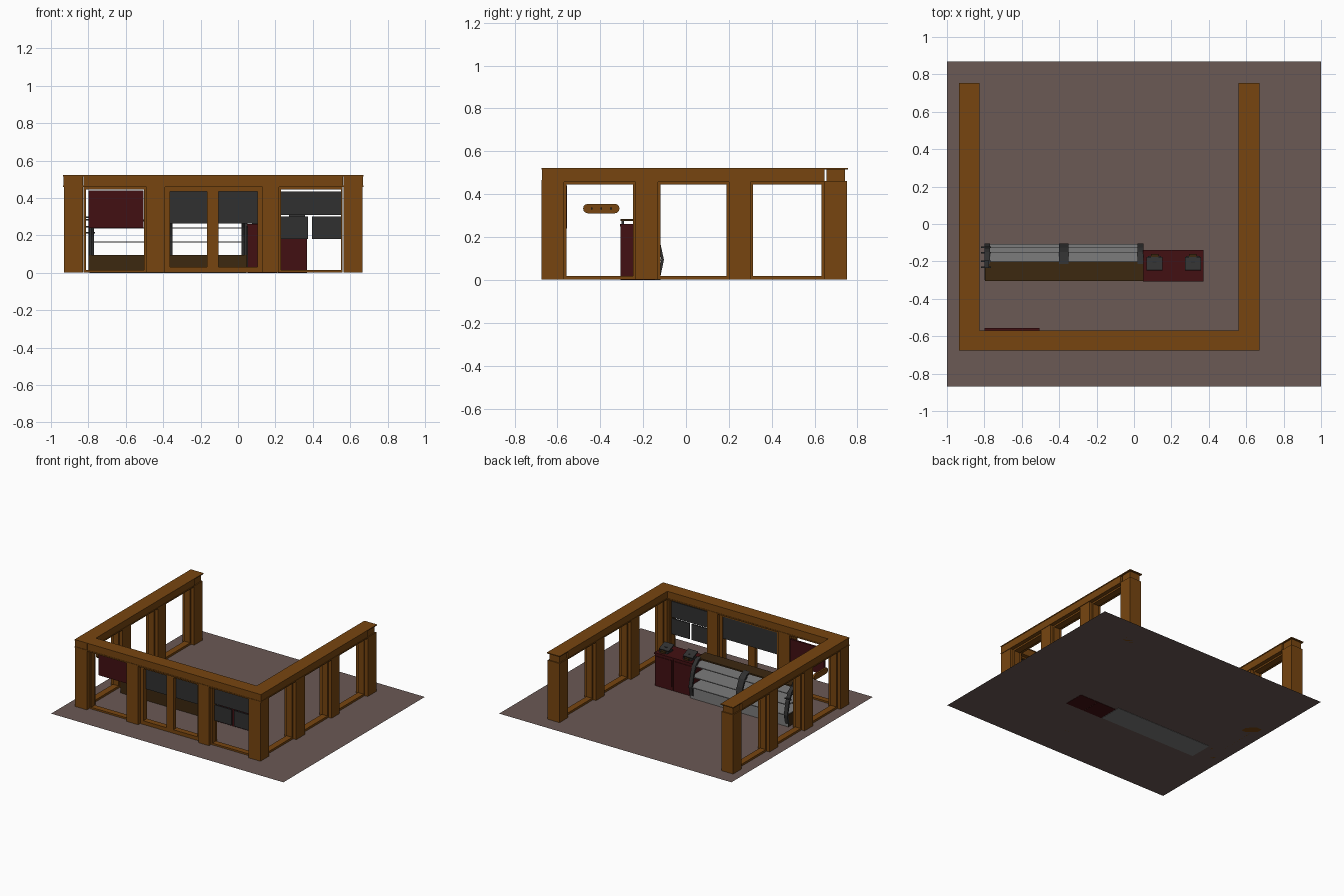
import bpy, bmesh, math
from mathutils import Matrix

if "Cube" in bpy.data.objects:
    bpy.data.objects.remove(bpy.data.objects["Cube"])

def mat(name, r, g, b):
    m = bpy.data.materials.new(name)
    m.diffuse_color = (r, g, b, 1)
    m.use_nodes = True
    m.node_tree.nodes["Principled BSDF"].inputs["Base Color"].default_value = m.diffuse_color
    return m

TIMBER = mat("timber", .185, .06, .005)
FLOOR = mat("floor_taupe", .145, .10, .09)
RED = mat("dark_red", .055, .005, .006)
SLATE = mat("slate", .03, .03, .03)
GREY = mat("light_grey", .20, .20, .20)
BROWN = mat("dark_brown", .045, .021, .005)

def finish(name, bm, m):
    bmesh.ops.recalc_face_normals(bm, faces=bm.faces)
    me = bpy.data.meshes.new(name)
    bm.to_mesh(me)
    bm.free()
    me.materials.append(m)
    ob = bpy.data.objects.new(name, me)
    bpy.context.collection.objects.link(ob)
    return ob

def box(name, x0, x1, y0, y1, z0, z1, m, tilt=0):
    bm = bmesh.new()
    bmesh.ops.create_cube(bm, size=1)
    mx = Matrix.Translation(((x0+x1)/2, (y0+y1)/2, (z0+z1)/2)) @ Matrix.Rotation(tilt, 4, 'X')
    bm.transform(mx @ Matrix.Diagonal((x1-x0, y1-y0, z1-z0, 1)))
    return finish(name, bm, m)

def extrude_x(name, pts, x0, x1, m):
    """Closed YZ profile extruded along x."""
    bm = bmesh.new()
    f = bm.faces.new([bm.verts.new((x0, y, z)) for y, z in pts])
    r = bmesh.ops.extrude_face_region(bm, geom=[f])
    bmesh.ops.translate(bm, vec=(x1-x0, 0, 0),
                        verts=[v for v in r['geom'] if isinstance(v, bmesh.types.BMVert)])
    return finish(name, bm, m)

# floor
bm = bmesh.new()
bmesh.ops.create_grid(bm, x_segments=1, y_segments=1, size=1)
bm.transform(Matrix.Translation((0, 0, .002)) @ Matrix.Diagonal((1, .87, 1, 1)))
finish("floor", bm, FLOOR)

Z0 = .002
# side walls
for side, x0, x1 in (("left", -.935, -.825), ("right", .56, .67)):
    posts = [(-.675, -.57), (-.235, -.13), (.20, .30), (.645, .75)]
    for y0, y1 in posts:
        box(side + "_post", x0+.004, x1-.004, y0, y1, Z0, .462, TIMBER)
    box(side + "_beam", x0+.003, x1-.003, -.672, .645, .462, .515, TIMBER)
    box(side + "_beam_cap", x0, x1, -.675, .65, .515, .522, TIMBER)
    box(side + "_beam_ledge", x0, x1, -.675, .645, .458, .467, TIMBER)
    # end pier head
    box(side + "_pier_neck", x0+.012, x1-.012, .655, .742, .462, .515, TIMBER)
    box(side + "_pier_cap", x0, x1, .648, .755, .515, .522, TIMBER)
    # bay linings
    a, b = x0+.03, x1-.03
    for (p, q), (r, s) in zip(posts, posts[1:]):
        box(side + "_sill", a, b, q, r, Z0, .018, TIMBER)
        box(side + "_header", a, b, q, r, .445, .46, TIMBER)
        box(side + "_jamb", a, b, q, q+.012, .018, .445, TIMBER)
        box(side + "_jamb", a, b, r-.012, r, .018, .445, TIMBER)

# front wall
for x0, x1 in ((-.49, -.39), (.13, .22)):
    box("front_post", x0, x1, -.671, -.574, Z0, .462, TIMBER)
box("front_beam", -.826, .561, -.672, -.573, .462, .515, TIMBER)
box("front_beam_cap", -.825, .56, -.675, -.57, .515, .522, TIMBER)
box("front_beam_ledge", -.825, .56, -.675, -.57, .458, .467, TIMBER)
for x0, x1, w, sill, head in ((-.825, -.49, .012, .015, .445),
                              (-.39, .13, .026, .03, .435), (.22, .56, .01, .015, .445)):
    box("front_sill", x0, x1, -.645, -.60, Z0, sill, TIMBER)
    box("front_header", x0, x1, -.645, -.60, head, .46, TIMBER)
    box("front_jamb", x0, x0+w, -.645, -.60, sill, head, TIMBER)
    box("front_jamb", x1-w, x1, -.645, -.60, sill, head, TIMBER)
box("front_mullion", -.165, -.105, -.645, -.612, .03, .435, TIMBER)

# hanging boards
box("middle_board", -.37, .105, -.611, -.602, .265, .435, SLATE)
box("upper_board", .225, .552, -.615, -.605, .31, .435, SLATE)
box("lower_board", .225, .375, -.615, -.605, .18, .302, SLATE)
box("lower_board", .395, .552, -.615, -.605, .18, .302, SLATE)
box("red_board", -.80, -.505, -.571, -.556, .24, .44, RED)

# rounded plaque in the left wall, with pegs
arc = [math.radians(-90 + 30*i) for i in range(7)]
pill = [(-.332 + .022*math.cos(t), .333 + .022*math.sin(t)) for t in arc]
pill += [(-.458 - .022*math.cos(t), .333 - .022*math.sin(t)) for t in arc]
extrude_x("plaque", pill, -.887, -.873, TIMBER)
for y in (-.44, -.395, -.35):
    box("plaque_peg", -.873, -.86, y-.004, y+.004, .329, .337, SLATE)

# display case
box("case_base", -.795, .045, -.30, -.118, 0, .09, GREY)
box("case_back_panel", -.797, .047, -.306, -.30, Z0, .095, BROWN)
box("case_end_panel", -.799, -.795, -.30, -.118, Z0, .095, BROWN)
box("case_top", -.797, .05, -.306, -.20, .274, .285, BROWN)
for z, y in ((.092, -.107), (.165, -.125), (.24, -.15)):
    box("case_shelf", -.79, .045, -.29, y, z-.003, z+.003, GREY)
outer = [(-.215, .289), (-.18, .28), (-.15, .25), (-.125, .195), (-.103, .095), (-.122, Z0)]
inner = [(-.135, Z0), (-.115, .095), (-.14, .195), (-.165, .24), (-.19, .265), (-.215, .274)]
for x0, x1 in ((-.80, -.77), (-.40, -.35), (.02, .05)):
    extrude_x("case_frame", outer + inner, x0, x1, SLATE)
for x in (-.795, .035):
    box("case_back_stile", x, x+.012, -.302, -.29, .095, .274, SLATE)
# small pegs on the case end
for y, z in ((-.125, .215), (-.155, .245), (-.20, .285), (-.23, .297)):
    box("end_peg", -.818, -.765, y-.004, y+.004, z-.004, z+.004, SLATE)
box("end_stand", -.80, -.775, -.235, -.195, .285, .31, SLATE)

# red counter, two cabinets
for x0, x1 in ((.05, .209), (.212, .37)):
    box("counter_cabinet", x0, x1, -.305, -.145, 0, .25, RED)
    box("counter_door", x0+.012, x1-.012, -.145, -.141, .03, .235, RED)
box("counter_top", .048, .372, -.308, -.14, .25, .26, RED)
# tilted tills on the counter
for x in (.11, .315):
    box("till_base", x-.035, x+.035, -.24, -.17, .26, .27, SLATE)
    box("till_stem", x-.01, x+.01, -.22, -.20, .27, .295, SLATE)
    box("till_screen", x-.042, x+.042, -.25, -.175, .288, .296, SLATE, math.radians(-22))
    box("till_tray", x-.02, x+.02, -.185, -.16, .26, .275, BROWN)
